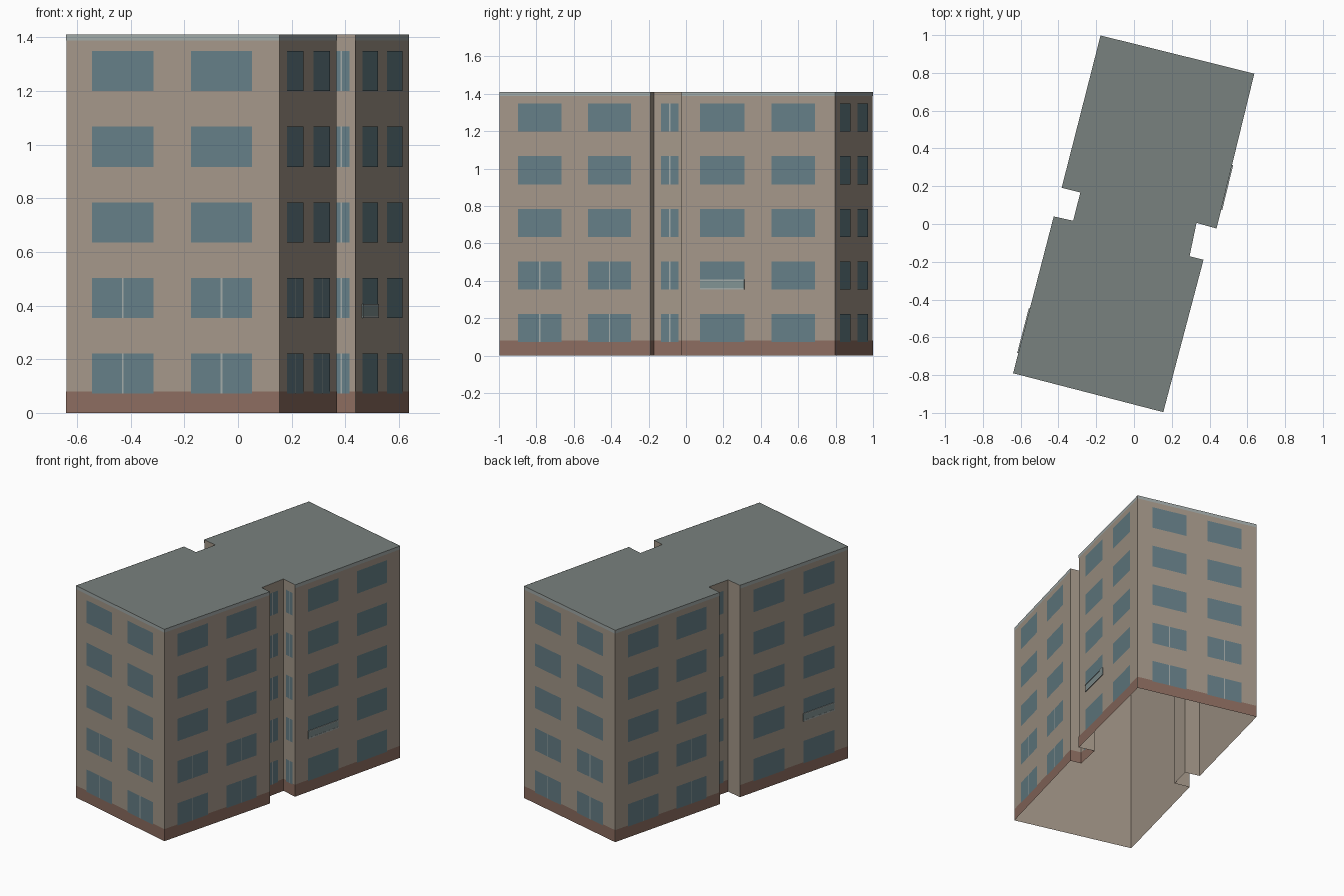
import bpy, bmesh
from mathutils import Vector

if "Cube" in bpy.data.objects:
    bpy.data.objects.remove(bpy.data.objects["Cube"])

H = 1.41
# footprint, counter-clockwise from the front left corner
PLAN = [Vector(p) for p in (
    (-.64, -.79), (.155, -.996), (.368, -.189), (.294, -.171),
    (.331, .006), (.437, -.024), (.637, .796), (-.177, .998),
    (-.383, .192), (-.284, .167), (-.322, .017), (-.425, .04))]
ROWS = [(.073, .222), (.353, .503), (.635, .784), (.916, 1.067), (1.199, 1.349)]


def material(name, color):
    m = bpy.data.materials.new(name)
    m.diffuse_color = (*color, 1)
    m.use_nodes = True
    m.node_tree.nodes["Principled BSDF"].inputs["Base Color"].default_value = m.diffuse_color
    return m


WALL = material("plaster", (.37, .31, .25))
ROOF = material("roofing", (.19, .22, .21))
GLASS = material("glass", (.13, .21, .24))
BASE = material("brick", (.26, .15, .115))
TRIM = material("trim", (.36, .40, .39))


def wall_point(i, t, z, out=0.0):
    """Point at fraction t along wall i, height z, pushed outward."""
    a, b = PLAN[i], PLAN[(i + 1) % len(PLAN)]
    d = (b - a).normalized()
    p = a.lerp(b, t) + Vector((d.y, -d.x)) * out
    return (p.x, p.y, z)


def mesh_object(name, faces, mat):
    bm = bmesh.new()
    for f in faces:
        bm.faces.new([bm.verts.new(v) for v in f])
    bmesh.ops.remove_doubles(bm, verts=bm.verts, dist=1e-5)
    me = bpy.data.meshes.new(name)
    bm.to_mesh(me)
    bm.free()
    me.materials.append(mat)
    ob = bpy.data.objects.new(name, me)
    bpy.context.collection.objects.link(ob)
    return ob


def panel(i, t0, t1, z0, z1, out):
    return [wall_point(i, t, z, out)
            for t, z in ((t0, z0), (t1, z0), (t1, z1), (t0, z1))]


def bar(i, t0, t1, z0, z1, out):
    """Box standing out from the wall, open at the back."""
    back, front = panel(i, t0, t1, z0, z1, 0), panel(i, t0, t1, z0, z1, out)
    sides = [[back[k], back[(k + 1) % 4], front[(k + 1) % 4], front[k]] for k in range(4)]
    return [front] + sides


# walls (open underneath) and flat roof
n = len(PLAN)
mesh_object("walls", [panel(i, 0, 1, 0, H, 0) for i in range(n)], WALL)
mesh_object("roof", [[(p.x, p.y, H) for p in PLAN]], ROOF)

# brick base and top trim
mesh_object("brick_base", [panel(i, 0, 1, 0, .08, .001) for i in range(n) if i != 10], BASE)
mesh_object("top_trim", [panel(i, 0, 1, H - .022, H, .001) for i in (0, 1, 5, 6, 7, 11)], TRIM)

# windows: pairs on the long walls, single narrow ones in the notches
PAIR = ((.122, .41), (.586, .872))
windows = {i: PAIR for i in (0, 1, 5, 6, 7, 11)}
windows.update({3: ((.21, .74),), 4: ((.24, .8),), 9: ((.21, .74),)})
mesh_object("windows", [panel(i, a, b, z0, z1, .002)
                        for i, spans in windows.items()
                        for a, b in spans for z0, z1 in ROWS], GLASS)

# upright window bars: low floors on the long walls, all floors in the notches
mullions = []
for i, rows, w in ((0, 2, .004), (1, 2, .004), (6, 2, .004), (7, 2, .004),
                   (3, 5, .02), (4, 5, .03), (9, 5, .02)):
    for a, b in windows[i]:
        c = (a + b) / 2
        mullions += [panel(i, c - w, c + w, z0, z1, .003) for z0, z1 in ROWS[:rows]]
mesh_object("window_bars", mullions, TRIM)

# low window guards, one on each side
for name, i, (a, b) in (("right_guard", 5, PAIR[0]), ("left_guard", 11, PAIR[1])):
    glass = bar(i, a, b, .353, .405, .005)
    mesh_object(name, glass, material(name, (.22, .29, .29)))
    mesh_object(name + "_rails", bar(i, a, b, .353, .361, .006)
                + bar(i, a, b, .4, .406, .006), TRIM)
